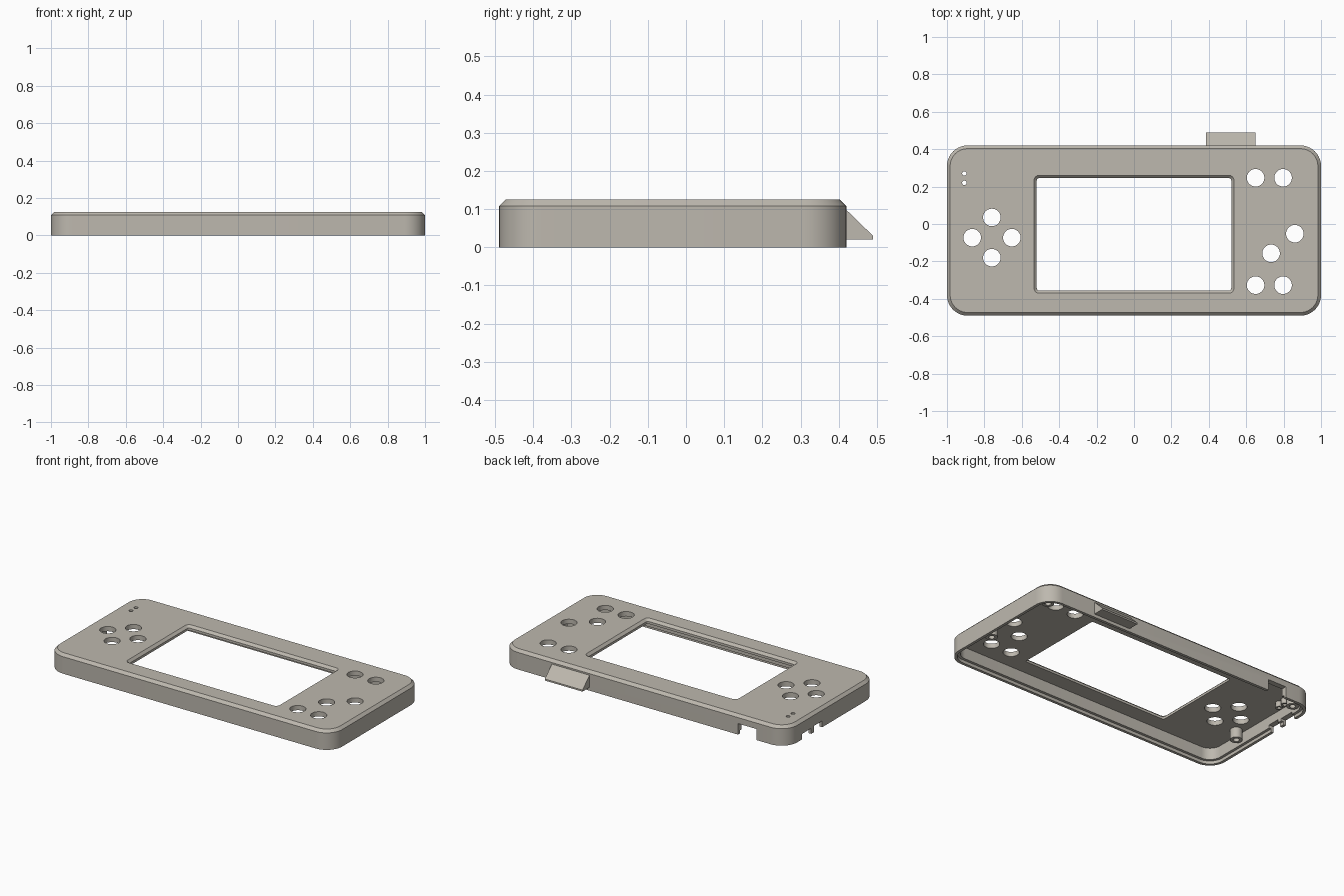
import bpy, bmesh, math

if "Cube" in bpy.data.objects:
    bpy.data.objects.remove(bpy.data.objects["Cube"])

mat = bpy.data.materials.new("warm grey plastic")
mat.diffuse_color = (0.51, 0.48, 0.425, 1)
mat.use_nodes = True
mat.node_tree.nodes["Principled BSDF"].inputs["Base Color"].default_value = mat.diffuse_color


def rounded(x0, x1, y0, y1, r, seg=10):
    """Outline of a rounded rectangle, counter-clockwise."""
    pts = []
    corners = [(x1 - r, y1 - r), (x0 + r, y1 - r), (x0 + r, y0 + r), (x1 - r, y0 + r)]
    for k, (cx, cy) in enumerate(corners):
        for i in range(seg + 1):
            a = math.pi / 2 * (k + i / seg)
            pts.append((cx + r * math.cos(a), cy + r * math.sin(a)))
    return pts


def circle(cx, cy, r, n=32):
    return [(cx + r * math.cos(2 * math.pi * i / n), cy + r * math.sin(2 * math.pi * i / n))
            for i in range(n)]


def loft(name, rings, closed=False):
    """Skin a stack of (outline, z); closed joins last ring to first, else caps."""
    bm = bmesh.new()
    loops = [[bm.verts.new((x, y, z)) for x, y in outline] for outline, z in rings]
    pairs = list(zip(loops, loops[1:]))
    if closed:
        pairs.append((loops[-1], loops[0]))
    else:
        bm.faces.new(loops[0][::-1])
        bm.faces.new(loops[-1])
    for a, b in pairs:
        n = len(a)
        for i in range(n):
            j = (i + 1) % n
            bm.faces.new((a[i], a[j], b[j], b[i]))
    bmesh.ops.recalc_face_normals(bm, faces=bm.faces)
    me = bpy.data.meshes.new(name)
    bm.to_mesh(me)
    bm.free()
    me.materials.append(mat)
    ob = bpy.data.objects.new(name, me)
    bpy.context.collection.objects.link(ob)
    return ob


def box(name, x0, x1, y0, y1, z0, z1):
    o = [(x0, y0), (x1, y0), (x1, y1), (x0, y1)]
    return loft(name, [(o, z0), (o, z1)])


def cut(target, cutter):
    """Subtract the cutter, then discard it."""
    m = target.modifiers.new("cut", "BOOLEAN")
    m.operation, m.solver, m.object = "DIFFERENCE", "EXACT", cutter
    bpy.context.view_layer.objects.active = target
    bpy.ops.object.modifier_apply(modifier=m.name)
    bpy.data.objects.remove(cutter)


def smooth(ob):
    bpy.ops.object.select_all(action="DESELECT")
    ob.select_set(True)
    bpy.context.view_layer.objects.active = ob
    bpy.ops.object.shade_smooth_by_angle(angle=math.radians(30))


def body(d):
    return rounded(-1 + d, 1 - d, -0.49 + d, 0.42 - d, 0.11 - d)


def window(d):
    return rounded(-0.52 - d, 0.52 + d, -0.355 - d, 0.245 + d, 0.012 + d, 4)


# Front shell with chamfered top edge
shell = loft("front_shell", [(body(0), 0), (body(0), 0.108), (body(0.017), 0.125)])

# Hollow underside with a stepped lip around the rim
cut(shell, loft("cavity", [(body(0.018), -0.02), (body(0.018), 0.02),
                           (body(0.035), 0.02), (body(0.035), 0.095)]))

# Screen window with bevelled edge
cut(shell, loft("window_cutter", [(window(0), 0.05), (window(0), 0.110),
                                  (window(0.015), 0.125), (window(0.015), 0.15)]))

# Button holes: direction pad, top pair, action pair, bottom pair
buttons = [(-0.76, 0.035), (-0.76, -0.18), (-0.865, -0.073), (-0.653, -0.073),
           (0.65, 0.247), (0.797, 0.247), (0.86, -0.052), (0.733, -0.157),
           (0.65, -0.327), (0.797, -0.327)]
lights = [(-0.907, 0.27), (-0.907, 0.22)]
for pts, r in ((buttons, 0.047), (lights, 0.012)):
    for x, y in pts:
        o = circle(x, y, r)
        cut(shell, loft("hole_cutter", [(o, 0.05), (o, 0.2)]))

# Port opening in the back wall and switch notches in the left wall
cut(shell, box("port_cutter", -0.79, -0.66, 0.36, 0.5, -0.05, 0.07))
cut(shell, box("notch_cutter", -1.1, -0.95, 0.17, 0.265, -0.05, 0.035))
cut(shell, box("notch_cutter", -1.1, -0.95, 0.06, 0.14, -0.05, 0.04))
smooth(shell)

# Wedge-shaped ledge on the back wall
low = [(0.385, 0.405), (0.65, 0.405), (0.65, 0.49), (0.385, 0.49)]
top = [(0.385, 0.405), (0.65, 0.405), (0.65, 0.42), (0.385, 0.42)]
loft("back_wedge", [(low, 0.02), (low, 0.03), (top, 0.098)])

# Screw posts and short light tubes under the face
tubes = [("screw_post", x, y, 0.036, 0.018, 0.03) for x in (-0.92, 0.92) for y in (-0.18, 0.325)]
tubes += [("light_tube", x, y, 0.022, 0.012, 0.06) for x, y in lights]
for name, x, y, ro, ri, z in tubes:
    o, i = circle(x, y, ro, 24), circle(x, y, ri, 24)
    smooth(loft(name, [(o, z), (o, 0.097), (i, 0.097), (i, z)], closed=True))
